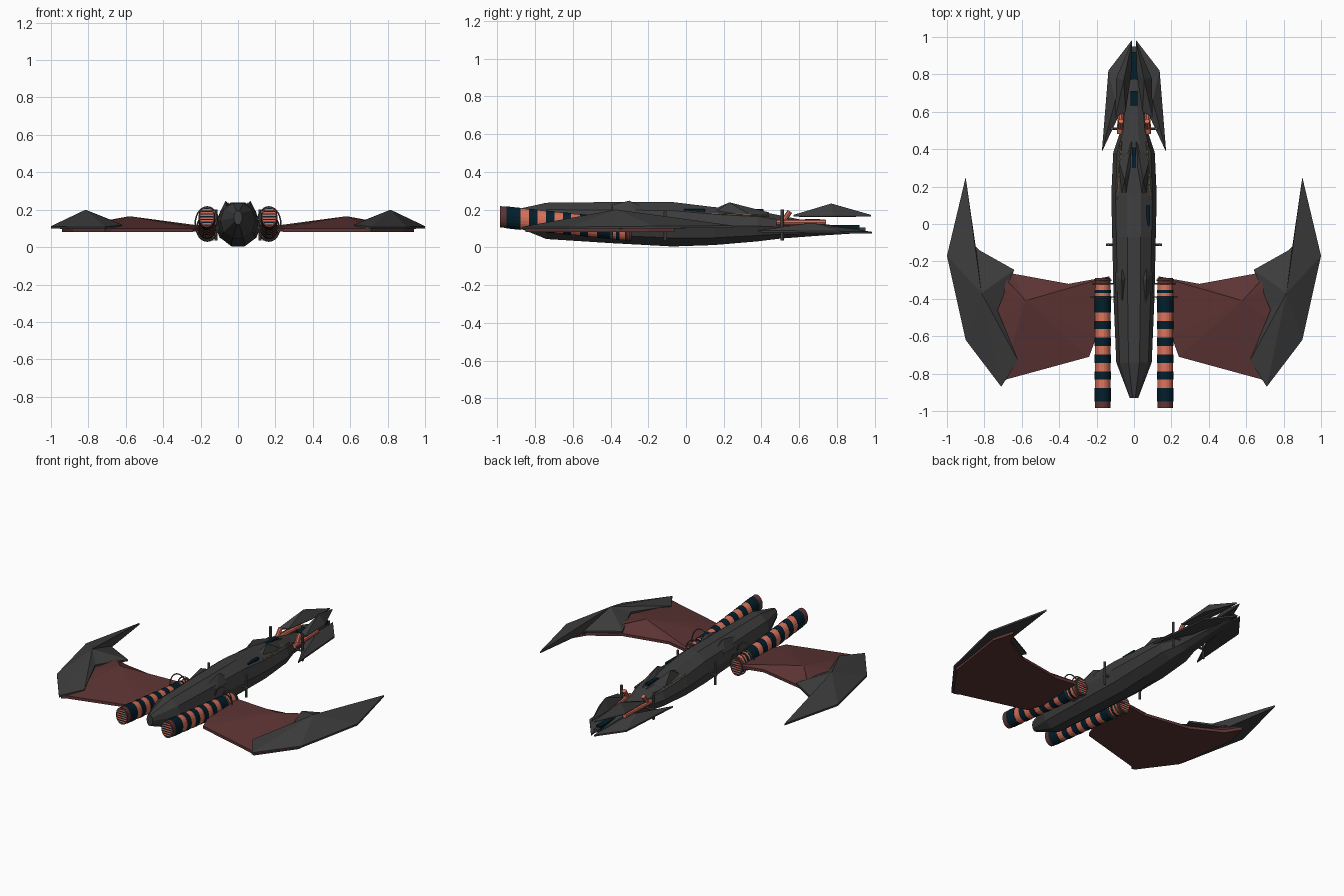
import bpy, bmesh, math
from mathutils import Vector

if "Cube" in bpy.data.objects:
    bpy.data.objects.remove(bpy.data.objects["Cube"])


def mat(name, rgb):
    m = bpy.data.materials.new(name)
    m.diffuse_color = (*rgb, 1)
    m.use_nodes = True
    m.node_tree.nodes["Principled BSDF"].inputs["Base Color"].default_value = m.diffuse_color
    return m


GREY = mat("charcoal_armour", (0.046, 0.046, 0.046))
RED = mat("dark_red_wing", (0.11, 0.034, 0.034))
ORANGE = mat("orange_band", (0.68, 0.16, 0.10))
NAVY = mat("navy_band", (0.0005, 0.013, 0.024))
STEEL = mat("dull_steel", (0.10, 0.095, 0.085))
BRONZE = mat("dull_bronze", (0.11, 0.085, 0.05))


def make(name, verts, faces, mats, idx=None, mirror=True):
    me = bpy.data.meshes.new(name)
    me.from_pydata(verts, [], faces)
    for m in mats:
        me.materials.append(m)
    if idx:
        for p, i in zip(me.polygons, idx):
            p.material_index = i
    bm = bmesh.new()
    bm.from_mesh(me)
    bmesh.ops.recalc_face_normals(bm, faces=bm.faces)
    bm.to_mesh(me)
    bm.free()
    ob = bpy.data.objects.new(name, me)
    bpy.context.collection.objects.link(ob)
    if mirror:
        mod = ob.modifiers.new("mirror", 'MIRROR')
        mod.use_mirror_merge = False
    return ob


def peaked_plate(name, rim, apex, thick, m):
    """Thin plate whose top faces fan up to one apex."""
    n = len(rim)
    verts = [Vector(p) for p in rim] + [Vector(p) - Vector((0, 0, thick)) for p in rim] + [Vector(apex)]
    faces = [(i, (i + 1) % n, 2 * n) for i in range(n)]
    faces += [(i, n + i, n + (i + 1) % n, (i + 1) % n) for i in range(n)]
    faces.append(tuple(range(2 * n - 1, n - 1, -1)))
    return make(name, verts, faces, [m])


def loft(name, sections, sides, mats, idx=None, mirror=True, turn=0.5):
    """Elliptical sections (x, y, z, half width, half height) joined along y."""
    verts, faces, fi = [], [], []
    for x, y, z, rx, rz in sections:
        for k in range(sides):
            a = 2 * math.pi * (k + turn) / sides + math.pi / 2
            verts.append((x + rx * math.cos(a), y, z + rz * math.sin(a)))
    for s in range(len(sections) - 1):
        for k in range(sides):
            k2 = (k + 1) % sides
            faces.append((s * sides + k, s * sides + k2, (s + 1) * sides + k2, (s + 1) * sides + k))
            fi.append(idx[s] if idx else 0)
    faces.append(tuple(range(sides)))
    faces.append(tuple(range(len(verts) - sides, len(verts))))
    fi += [fi[0], fi[-1]]
    return make(name, verts, faces, mats, fi, mirror)


def rod(name, a, b, r, m, sides=8):
    a, b = Vector(a), Vector(b)
    q = (b - a).to_track_quat('Z', 'Y')
    verts = [p + q @ Vector((r * math.cos(t), r * math.sin(t), 0))
             for p in (a, b) for t in [2 * math.pi * k / sides for k in range(sides)]]
    faces = [(k, (k + 1) % sides, sides + (k + 1) % sides, sides + k) for k in range(sides)]
    faces += [tuple(range(sides)), tuple(range(sides, 2 * sides))]
    return make(name, verts, faces, [m])


def box(name, lo, hi, m):
    verts = [(x, y, z) for x in (lo[0], hi[0]) for y in (lo[1], hi[1]) for z in (lo[2], hi[2])]
    faces = [(0, 1, 3, 2), (4, 6, 7, 5), (0, 4, 5, 1), (2, 3, 7, 6), (0, 2, 6, 4), (1, 5, 7, 3)]
    return make(name, verts, faces, [m], mirror=False)


def hoop(name, x, y, z, rx, rz, r0, m, n=28, k0=6):
    verts, faces = [], []
    for i in range(n):
        a = 2 * math.pi * i / n
        for k in range(k0):
            b = 2 * math.pi * k / k0
            r = r0 * math.cos(b)
            verts.append((x + (rx + r) * math.cos(a), y + r0 * math.sin(b), z + (rz + r) * math.sin(a)))
            i2, k2 = (i + 1) % n, (k + 1) % k0
            faces.append((i * k0 + k, i2 * k0 + k, i2 * k0 + k2, i * k0 + k2))
    make(name, verts, faces, [m])


# Faceted hull: y, half width, top, bottom
hull = [(-0.93, .022, .195, .12), (-0.74, .092, .238, .042), (-0.4, .106, .242, .02),
        (-0.07, .113, .242, .002), (0.15, .118, .215, .010), (0.38, .108, .195, .03),
        (0.5, .07, .17, .045), (0.72, .05, .125, .062), (0.92, .025, .1, .075)]
loft("hull", [(0, y, (t + b) / 2, w * 1.03, (t - b) / 2 * 1.03) for y, w, t, b in hull],
     10, [GREY], mirror=False)

# Wings and their hooked armour tips
peaked_plate("wing", [(.13, -.28, .105), (.2, -.6, .105), (.24, -.71, .1), (.68, -.83, .1),
                      (.71, -.85, .1), (.88, -.62, .1), (.94, -.2, .1), (.9, -.06, .1),
                      (.84, -.155, .1), (.65, -.265, .105), (.35, -.32, .11)],
             (.58, -.41, .165), .018, RED)
peaked_plate("wing_tip", [(.9, .25, .115), (.845, -.13, .12), (.64, -.245, .13), (.73, -.46, .152),
                          (.62, -.73, .12), (.71, -.87, .108), (.9, -.62, .108), (1.0, -.17, .112)],
             (.815, -.37, .2), .012, GREY)

# Tail: low outer fins, raised inner fins
peaked_plate("lower_tail_fin", [(.01, .985, .082), (.015, .7, .1), (.09, .56, .1), (.172, .385, .09),
                                (.137, .82, .085)],
             (.1, .66, .13), .01, GREY)
peaked_plate("upper_tail_fin", [(.01, .98, .172), (.015, .8, .172), (.045, .6, .172), (.1, .57, .172),
                                (.095, .78, .172)],
             (.055, .77, .232), .008, GREY)
# Thin trim below the raised fins and the back plates
rod("upper_fin_trim", (.03, .9, .164), (.085, .6, .164), .005, BRONZE, 6)
rod("back_plate_trim", (.09, .13, .178), (.07, .44, .168), .006, BRONZE, 6)

# Raised armour on the hull's back
peaked_plate("rear_back_plate", [(.012, .44, .185), (.012, .32, .19), (.035, .12, .19), (.075, .13, .17),
                                 (.085, .35, .165)],
             (.05, .23, .238), .03, GREY)
peaked_plate("front_back_plate", [(.065, -.2, .2), (.04, -.29, .22), (.06, -.5, .2), (.1, -.36, .18),
                                  (.1, -.26, .18)],
             (.066, -.3, .247), .03, GREY)

# Banded engine tubes, climbing toward the front
Y0, Y1 = -0.985, -0.29


def tube_z(y):
    return 0.162 + (0.09 - 0.162) * (y - Y0) / (Y1 - Y0)


edges, kinds = [Y0, -0.95], [2]
for c, h in [(-.855, .023), (-.765, .023), (-.675, .023), (-.585, .023), (-.495, .023), (-.378, .008), (-.335, .018)]:
    edges += [c - h, c + h]
    kinds += [0, 1]
edges.append(Y1)
kinds.append(2)
secs, idx = [], []
for i, k in enumerate(kinds):
    g = 0.004 if k == 0 else 0.002
    for y in (edges[i], edges[i + 1]):
        secs.append((.167, y, tube_z(y), .041 + g, .055 + g))
    idx += [k, k]
loft("engine_tube", secs, 20, [NAVY, ORANGE, RED], idx[:-1])

# Slats over both ends of each tube
n = 13
for name, y in (("intake_slats", Y0 - .003), ("exhaust_slats", Y1 + .003)):
    verts, faces, idx = [], [], []
    for i in range(n):
        for s in (i, i + 1):
            u = max(-0.97, min(0.97, -1 + 2 * s / n))
            w = .035 * math.sqrt(1 - u * u)
            z = tube_z(y) + .048 * u
            verts += [(.167 - w, y, z), (.167 + w, y, z)]
        faces.append((4 * i, 4 * i + 1, 4 * i + 3, 4 * i + 2))
        idx.append(i % 2)
    make(name, verts, faces, [NAVY, ORANGE], idx)

# Thin hoops round the tubes, with bronze collars
hoop("outer_hoop", .165, -.39, .125, .064, .09, .004, STEEL)
hoop("rear_hoop", .165, -.32, .1, .056, .068, .004, STEEL)
for y in (-.395, -.3):
    hoop("tube_collar", .167, y, tube_z(y), .043, .057, .005, BRONZE)

# Side posts and their stubs
for y, x, lo, hi in [(-.11, .138, .035, .19), (.51, .118, .035, .2)]:
    rod("side_post", (x, y, lo), (x, y, hi), .008, STEEL)
    rod("post_stub", (.05, y, .1), (x + .012, y, .1), .007, STEEL)

# Orange tail struts and navy tail core
rod("tail_strut", (.076, .48, .132), (.064, .74, .132), .016, ORANGE, 10)
rod("tail_upright", (.074, .51, .13), (.07, .55, .19), .014, ORANGE)
box("tail_core", (-.014, .58, .085), (.014, .95, .105), GREY)
for y, l, z in ((.63, .08, .15), (.77, .15, .118)):
    box("tail_core_band", (-.018, y, .085), (.018, y + l, z), NAVY)

# Navy inlays on the hull
box("spine_inlay", (-.011, .3, .18), (.011, .41, .203), NAVY)
box("flank_inlay", (.066, -.01, .15), (.084, .1, .203), NAVY)
